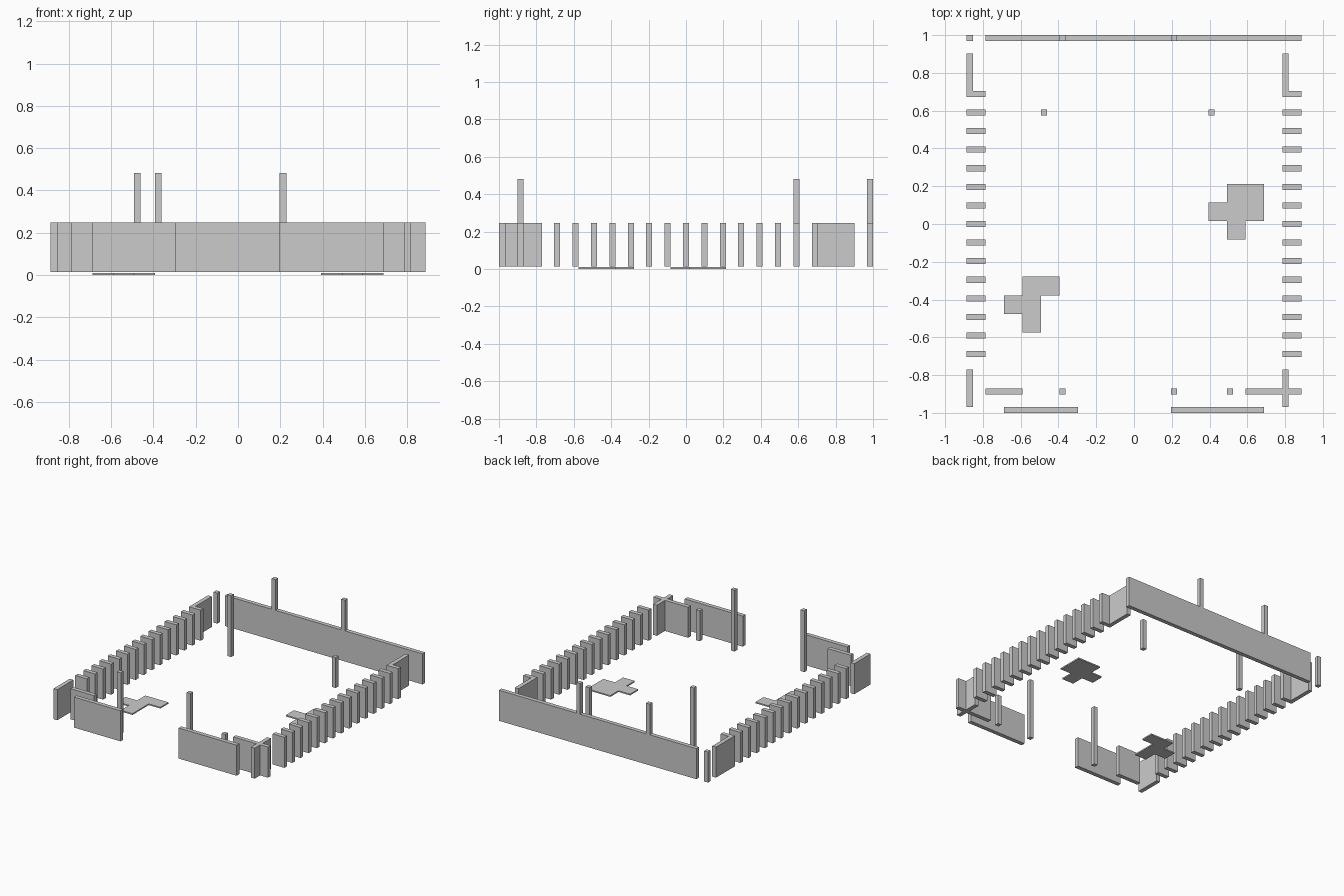
import bpy, bmesh

if "Cube" in bpy.data.objects:
    bpy.data.objects.remove(bpy.data.objects["Cube"])

G = 0.0984                     # grid cell
T = 0.032 / G                  # wall thickness, in cells
Z0, Z1, Z2 = 0.013, 0.247, 0.482


def prism(name, outline, z0=Z0, z1=Z1):
    """Extrude a plan outline given in cells: x from the left edge, y from the back edge."""
    bm = bmesh.new()
    face = bm.faces.new([bm.verts.new((-0.8856 + c * G, 1 - r * G, z0)) for c, r in outline])
    top = bmesh.ops.extrude_face_region(bm, geom=[face])["geom"]
    for v in top:
        if isinstance(v, bmesh.types.BMVert):
            v.co.z = z1
    bmesh.ops.recalc_face_normals(bm, faces=bm.faces)
    mesh = bpy.data.meshes.new(name)
    bm.to_mesh(mesh)
    bm.free()
    obj = bpy.data.objects.new(name, mesh)
    bpy.context.collection.objects.link(obj)
    return obj


def wall(name, c0, c1, r0, r1, z0=Z0, z1=Z1):
    return prism(name, [(c0, r0), (c1, r0), (c1, r1), (c0, r1)], z0, z1)


def post(name, c, r, z0=Z0, z1=Z1):
    return wall(name, c, c + T, r, r + T, z0, z1)


# Back wall with two raised posts, and the free corner post
wall("back_wall", 1, 18, 0, T)
for c in (5, 11):
    post("back_wall_post", c, 0, Z1, Z2)
post("back_corner_post", 0, 0)

# Side walls: L-shaped back panel, then a row of slats
for side, c in (("left", 0), ("right", 17)):
    prism(side + "_back_panel", [(c, 1), (c + T, 1), (c + T, 3), (c + 1, 3),
                                 (c + 1, 3 + T), (c, 3 + T)])
    for r in range(4, 18):
        wall(side + "_slat", c, c + 1, r, r + T)

# Front left: side panel and inner wall
wall("left_front_panel", 0, T, 18, 20)
wall("left_inner_front_wall", 1, 3, 19, 19 + T)

# Front right: side panel crossing the inner wall
prism("right_front_cross_wall", [
    (15, 19), (17, 19), (17, 18), (17 + T, 18), (17 + T, 19), (18, 19),
    (18, 19 + T), (17 + T, 19 + T), (17 + T, 20), (17, 20), (17, 19 + T), (15, 19 + T)])

# Outer front walls beside the entrance
wall("left_outer_front_wall", 2, 6, 20, 20 + T)
wall("right_outer_front_wall", 11, 16, 20, 20 + T)

# Free-standing posts
for c in (5, 11):
    post("entrance_post", c, 19, Z0, Z2)
post("short_front_post", 14, 19)
post("tall_inner_post", 4, 4, Z0, Z2)
post("short_inner_post", 13, 4)

# Thin stepped floor patches
prism("right_floor_patch", [(14, 8), (16, 8), (16, 10), (15, 10), (15, 11), (14, 11),
                            (14, 10), (13, 10), (13, 9), (14, 9)], 0, 0.01)
prism("left_floor_patch", [(3, 13), (5, 13), (5, 14), (4, 14), (4, 16), (3, 16),
                           (3, 15), (2, 15), (2, 14), (3, 14)], 0, 0.01)
